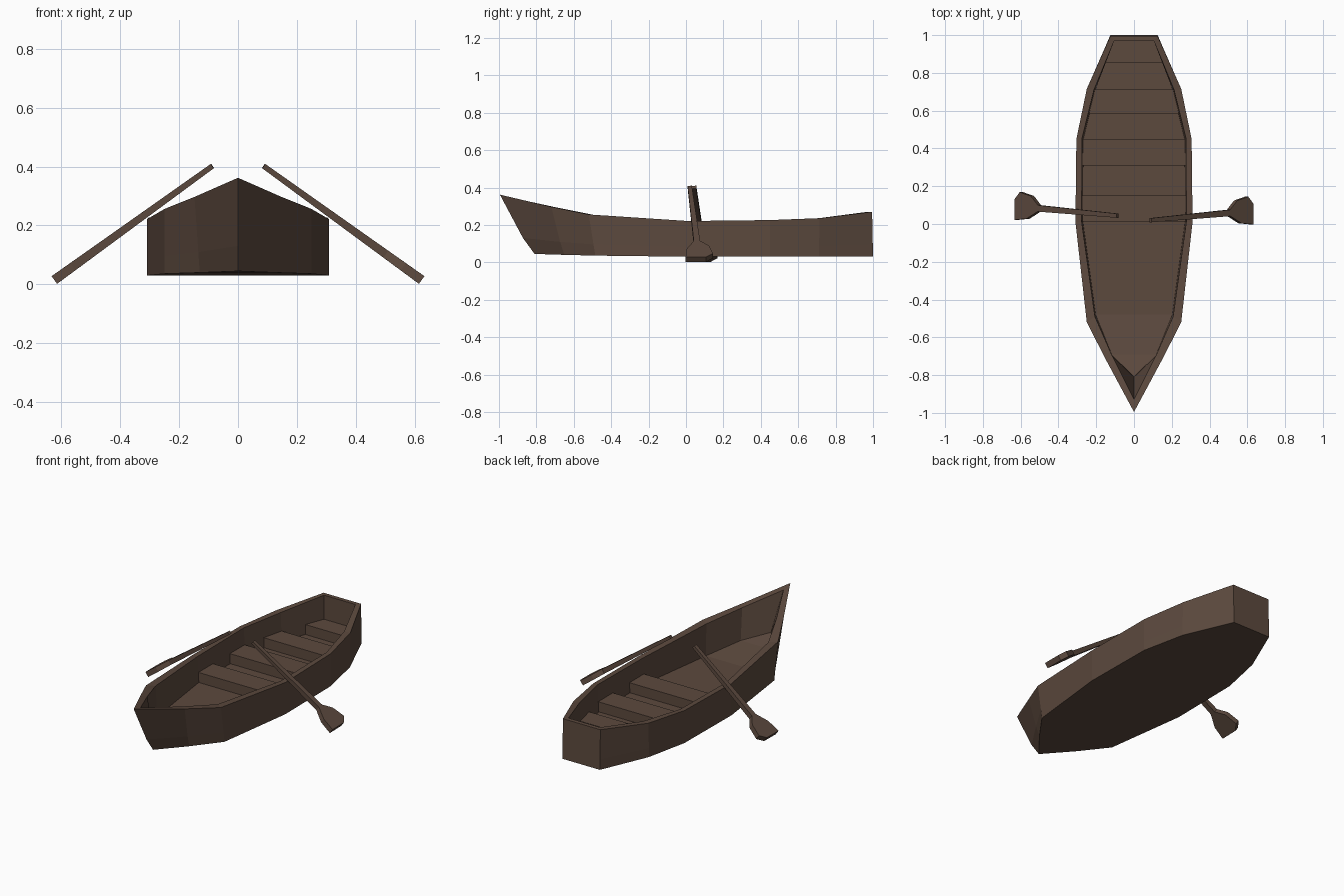
import bpy, bmesh
from mathutils import Vector

cube = bpy.data.objects.get("Cube")
if cube:
    bpy.data.objects.remove(cube, do_unlink=True)

wood = bpy.data.materials.new("dark_brown_wood")
wood.use_nodes = True
COLOUR = (0.107, 0.067, 0.048, 1)
wood.diffuse_color = COLOUR
wood.node_tree.nodes["Principled BSDF"].inputs["Base Color"].default_value = COLOUR


def finish(name, bm):
    """Clean a bmesh and turn it into a flat-shaded wooden object."""
    bmesh.ops.remove_doubles(bm, verts=bm.verts, dist=0.0005)
    bmesh.ops.recalc_face_normals(bm, faces=bm.faces)
    mesh = bpy.data.meshes.new(name)
    bm.to_mesh(mesh)
    bm.free()
    mesh.materials.append(wood)
    obj = bpy.data.objects.new(name, mesh)
    bpy.context.collection.objects.link(obj)
    return obj


def prism(bm, bottom, top):
    """Solid between two matching outlines."""
    lo = [bm.verts.new(p) for p in bottom]
    hi = [bm.verts.new(p) for p in top]
    n = len(lo)
    bm.faces.new(lo[::-1])
    bm.faces.new(hi)
    for i in range(n):
        j = (i + 1) % n
        bm.faces.new((lo[i], lo[j], hi[j], hi[i]))


# Hull stations, stern to bow: outer base, outer rim, inner rim, inner floor, forward bulge
FLOOR = 0.065
STATIONS = [
    ((0.0, 1.0, 0.03), (0.0, 0.995, 0.27), (0.0, 0.97, 0.27), (0.0, 0.97, FLOOR), 0),
    ((0.125, 1.0, 0.03), (0.125, 0.995, 0.27), (0.105, 0.97, 0.27), (0.105, 0.97, FLOOR), 0),
    ((0.25, 0.71, 0.03), (0.25, 0.715, 0.236), (0.212, 0.71, 0.236), (0.205, 0.71, FLOOR), 0),
    ((0.305, 0.45, 0.03), (0.305, 0.45, 0.226), (0.276, 0.45, 0.226), (0.268, 0.45, FLOOR), 0),
    ((0.31, 0.01, 0.03), (0.31, 0.01, 0.221), (0.277, 0.01, 0.221), (0.27, 0.01, FLOOR), 0),
    ((0.25, -0.485, 0.036), (0.25, -0.52, 0.256), (0.207, -0.49, 0.253), (0.203, -0.48, FLOOR), 0),
    ((0.13, -0.65, 0.04), (0.148, -0.72, 0.297), (0.115, -0.70, 0.295), (0.118, -0.69, 0.10), 0.004),
    ((0.0, -0.81, 0.045), (0.0, -0.995, 0.362), (0.0, -0.93, 0.345), (0.0, -0.81, 0.135), 0.012),
]

# Hull: one half lofted along the stations, then mirrored
bm = bmesh.new()
rings = []
for base, rim, in_rim, floor, bulge in STATIONS:
    chine = Vector(base).lerp(Vector(rim), 0.27) - Vector((0, bulge, 0))
    points = [(0, *base[1:]), base, chine, rim, in_rim, floor, (0, *floor[1:])]
    rings.append([bm.verts.new(p) for p in points])
for a, b in zip(rings, rings[1:]):
    for i in range(len(a) - 1):
        bm.faces.new((a[i], a[i + 1], b[i + 1], b[i]))
hull = finish("hull", bm)
mirror = hull.modifiers.new("mirror", 'MIRROR')
mirror.use_axis[0] = True
mirror.merge_threshold = 0.0005


def inner_half_width(y):
    """Half width of the inside of the hull at a given y."""
    pts = [s[3] for s in STATIONS[1:]]
    for p, q in zip(pts, pts[1:]):
        if q[1] <= y <= p[1]:
            t = (p[1] - y) / (p[1] - q[1])
            return p[0] + t * (q[0] - p[0])
    return pts[0][0]


# Benches, cut to fit between the sides
for number, (front, back) in enumerate([(0.012, 0.15), (0.31, 0.45), (0.585, 0.712), (0.855, 0.97)], 1):
    wf, wb = inner_half_width(front) + 0.006, inner_half_width(back) + 0.006
    plan = [(-wf, front), (wf, front), (wb, back), (-wb, back)]
    bm = bmesh.new()
    prism(bm, [(x, y, 0.06) for x, y in plan], [(x, y, 0.125) for x, y in plan])
    finish(f"bench_{number}", bm)

# Oars: distance along the oar (0 to 1), lower and upper edge of the outline
OUTLINE = [(0, -0.011), (0.77, -0.017), (0.875, -0.06), (0.99, -0.072), (1, 0.038),
           (0.955, 0.077), (0.845, 0.062), (0.77, 0.017), (0, 0.011)]


def oar(name, side, shift):
    handle = Vector((0.087, 0.02 + shift, 0.402))
    tip = Vector((0.625, 0.07 + shift, 0.014))
    along = tip - handle
    across = Vector((0, 1, 0)) - along * (along.y / along.length_squared)
    across.normalize()
    normal = along.normalized().cross(across)

    def point(u, v, s):
        p = handle + along * u + across * v + normal * s * (0.009 + 0.007 * u)
        return (p.x * side, p.y, p.z)

    bm = bmesh.new()
    # Square shaft, then the flared blade
    shaft = [OUTLINE[i] for i in (0, 1, 7, 8)]
    blade = OUTLINE[1:8]
    for part in (shaft, blade):
        prism(bm, [point(u, v, -1) for u, v in part], [point(u, v, 1) for u, v in part])
    # Drop the hidden faces where shaft and blade meet
    bmesh.ops.remove_doubles(bm, verts=bm.verts, dist=0.0005)
    hidden = [e for e in bm.edges if len(e.link_faces) > 2]
    inner = [f for f in bm.faces if sum(e in hidden for e in f.edges) == 4]
    bmesh.ops.delete(bm, geom=inner, context='FACES_ONLY')
    finish(name, bm)


oar("left_oar", 1, 0.0)
oar("right_oar", -1, 0.024)
